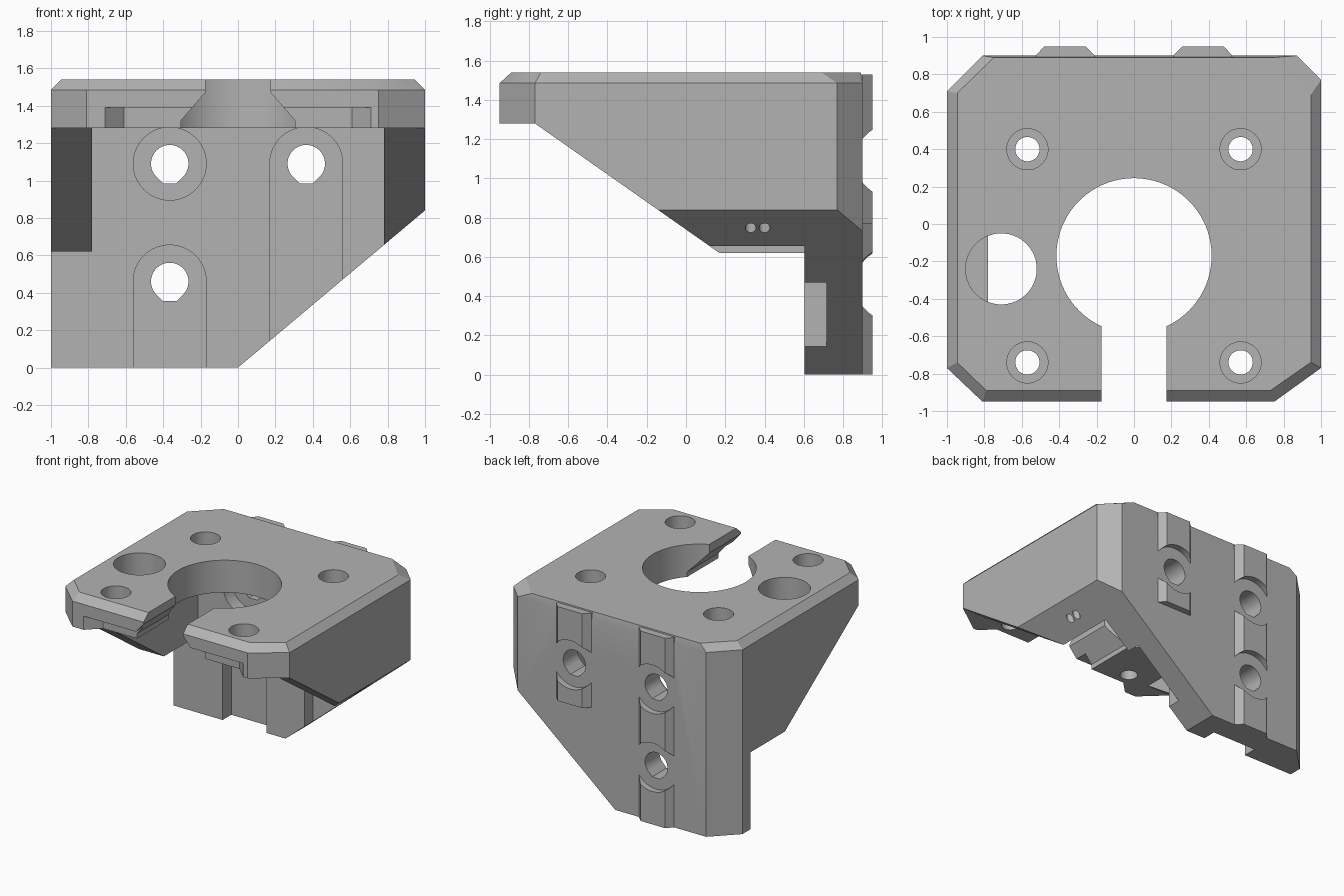
import bpy, bmesh
from math import cos, sin, radians

cube = bpy.data.objects.get("Cube")
if cube:
    bpy.data.objects.remove(cube, do_unlink=True)

GREY = (0.45, 0.45, 0.45, 1)
grey = bpy.data.materials.new("printed grey")
grey.use_nodes = True
grey.diffuse_color = GREY
grey.node_tree.nodes["Principled BSDF"].inputs["Base Color"].default_value = GREY

PLACE = {"x": lambda a, b, h: (h, a, b),
         "y": lambda a, b, h: (a, h, b),
         "z": lambda a, b, h: (a, b, h)}


def loft(name, rings):
    """Closed solid through matching rings of points."""
    bm = bmesh.new()
    loops = [[bm.verts.new(p) for p in ring] for ring in rings]
    n = len(loops[0])
    bm.faces.new(loops[0])
    bm.faces.new(loops[-1])
    for low, high in zip(loops, loops[1:]):
        for i in range(n):
            j = (i + 1) % n
            bm.faces.new((low[i], low[j], high[j], high[i]))
    bmesh.ops.recalc_face_normals(bm, faces=bm.faces)
    mesh = bpy.data.meshes.new(name)
    bm.to_mesh(mesh)
    bm.free()
    mesh.materials.append(grey)
    obj = bpy.data.objects.new(name, mesh)
    bpy.context.collection.objects.link(obj)
    return obj


def prism(name, axis, points, lo, hi):
    return loft(name, [[PLACE[axis](a, b, h) for a, b in points] for h in (lo, hi)])


def box(name, x, y, z):
    return prism(name, "z", [(x[0], y[0]), (x[1], y[0]), (x[1], y[1]), (x[0], y[1])], *z)


def arc(cx, cy, r, start=0, end=360, steps=64):
    count = steps if end - start == 360 else steps + 1
    angles = [radians(start + (end - start) * i / steps) for i in range(count)]
    return [(cx + r * cos(t), cy + r * sin(t)) for t in angles]


def combine(target, tool, operation="DIFFERENCE"):
    mod = target.modifiers.new("combine", "BOOLEAN")
    mod.operation, mod.solver, mod.object = operation, "EXACT", tool
    with bpy.context.temp_override(object=target, active_object=target,
                                   selected_objects=[target]):
        bpy.ops.object.modifier_apply(modifier=mod.name)
    bpy.data.objects.remove(tool, do_unlink=True)


# Solid body with clipped corners and a bevelled top rim
outer = [(-.81, -.95), (.75, -.95), (1, -.77), (1, .77),
         (.87, .9), (-.81, .9), (-1, .71), (-1, -.77)]
rim = [(-.79, -.89), (.73, -.89), (.945, -.74), (.945, .69),
       (.75, .89), (-.75, .89), (-.945, .7), (-.945, -.74)]
body = loft("motor_bracket", [[(x, y, z) for x, y in ring]
                              for ring, z in ((outer, 0), (outer, 1.485), (rim, 1.54))])

# Motor space, sloping side walls and slanted lower corner
combine(body, box("motor_space", (-.78, .78), (-2, .605), (-1, 1.28)))
combine(body, prism("wall_slope", "x", [(-2, 1.28), (-.77, 1.28), (.17, .62),
                                        (.605, .62), (.605, -1), (-2, -1)], -2, 2))
combine(body, prism("corner_cut", "y", [(-.25, -.21), (1.25, 1.05), (1.25, -.21)], -2, 2))

# Guide ribs on the back, interrupted around the bolts
bolts = [(-.365, 1.09), (-.365, .46), (.365, 1.09)]
for side, bottom in ((-1, 0), (1, .77)):
    profile = [(side * x, y) for x, y in
               ((.21, .85), (.21, .9), (.26, .95), (.48, .95), (.525, .9), (.525, .85))]
    rib = prism("rib", "z", profile, bottom, 1.53)
    for x, z in bolts:
        if x * side > 0:
            combine(rib, prism("rib_gap", "y", arc(x, z, .195), .9, 1.2))
    combine(body, rib, "UNION")

# Bolt holes with a flat-tipped drop shape
for x, z in bolts:
    drop = arc(x, z, .1, -45, 225) + [(x - .036, z - .105), (x + .036, z - .105)]
    combine(body, prism("bolt_hole", "y", drop, .3, 1.3))

# Bolt head recesses: one round, two open downwards
combine(body, prism("head_recess", "y", arc(-.365, 1.09, .195), .4, .715))
for x, z in bolts[1:]:
    channel = arc(x, z, .195, 0, 180) + [(x - .195, -.5), (x + .195, -.5)]
    combine(body, prism("head_channel", "y", channel, .4, .715))

# Central opening, front slot and its flared underside
combine(body, prism("centre_hole", "z", arc(0, -.17, .415, steps=96), 1, 2))
combine(body, box("front_slot", (-.175, .175), (-2, -.3), (1, 2)))
combine(body, prism("slot_flare", "y", [(-.305, 1), (.305, 1), (.305, 1.32),
                                        (.175, 1.47), (-.175, 1.47), (-.305, 1.32)], -2, -.3))
combine(body, prism("front_relief", "z", [(-.76, -1), (.76, -1),
                                          (.61, -.85), (-.61, -.85)], 1, 1.39))

# Motor screw holes with counterbores
for x in (-.57, .57):
    for y in (-.74, .4):
        combine(body, prism("screw_hole", "z", arc(x, y, .065, steps=32), 1, 2))
        combine(body, prism("counterbore", "z", arc(x, y, .11, steps=40), 1.4, 2))

# Cable hole and two small tie holes
combine(body, prism("cable_hole", "z", arc(-.71, -.24, .19), 1.28, 2))
for y in (.33, .4):
    combine(body, prism("tie_hole", "z", arc(.89, y, .028, steps=20), .3, 1.3))

bpy.ops.object.select_all(action="DESELECT")
body.select_set(True)
bpy.context.view_layer.objects.active = body
bpy.ops.object.shade_smooth_by_angle(angle=radians(25))
